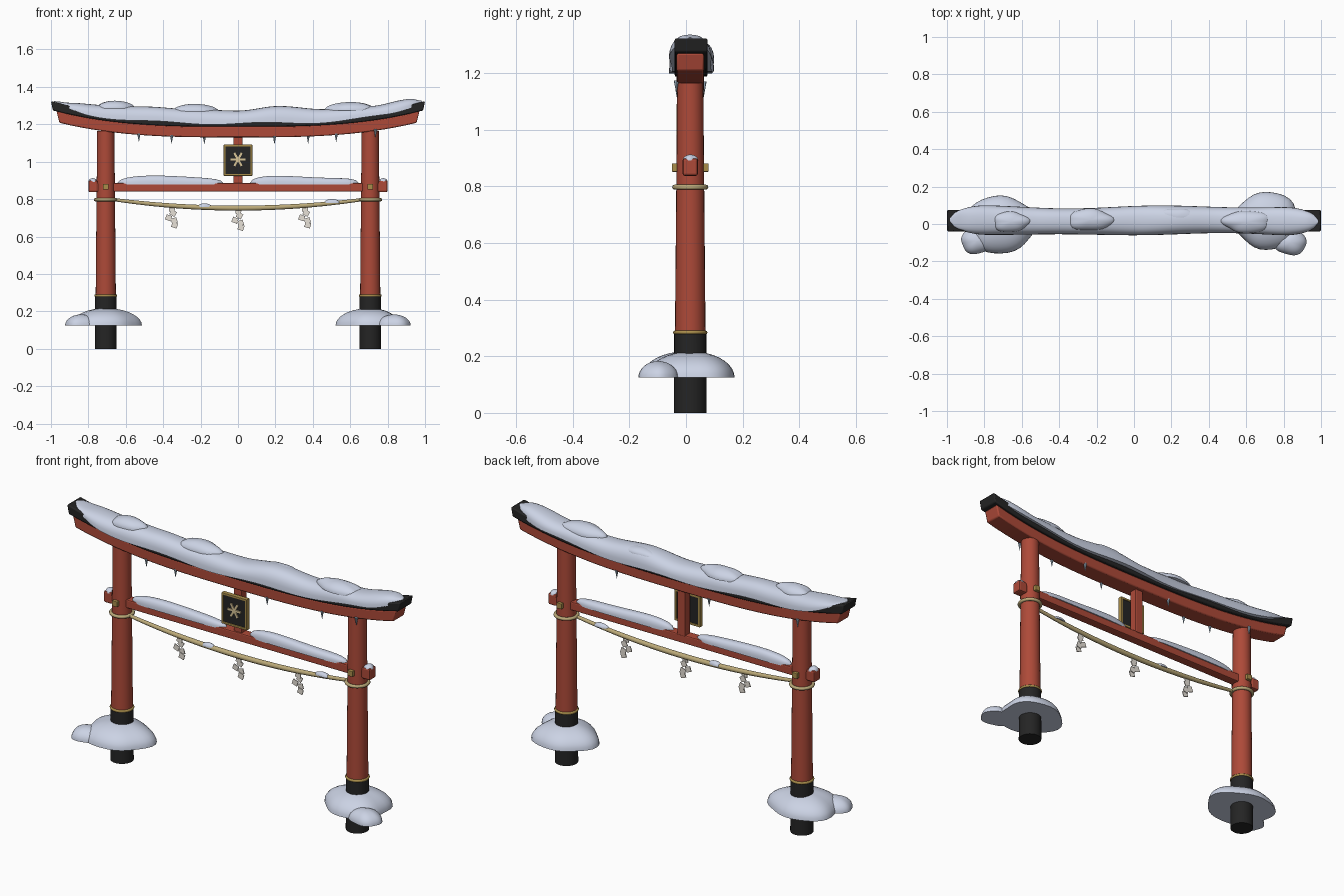
import bpy, bmesh, math, random
from mathutils import Matrix, Vector

if "Cube" in bpy.data.objects:
    bpy.data.objects.remove(bpy.data.objects["Cube"])

random.seed(4)
CY = 0.015  # depth centre of the gate


def mat(name, r, g, b):
    m = bpy.data.materials.new(name)
    m.diffuse_color = (r, g, b, 1)
    m.use_nodes = True
    m.node_tree.nodes["Principled BSDF"].inputs["Base Color"].default_value = m.diffuse_color
    return m


RED = mat("red_paint", 0.42, 0.068, 0.04)
BLACK = mat("black_paint", 0.018, 0.018, 0.018)
SNOW = mat("snow", 0.60, 0.65, 0.78)
GOLD = mat("gold", 0.40, 0.27, 0.07)
ROPE = mat("straw_rope", 0.50, 0.40, 0.19)
PAPER = mat("paper", 0.82, 0.77, 0.70)
ICE = mat("ice", 0.42, 0.55, 0.68)
PALE_GOLD = mat("pale_gold", 0.68, 0.55, 0.30)


def finish(name, bm, material, smooth=True, bevel=0):
    bmesh.ops.recalc_face_normals(bm, faces=bm.faces)
    me = bpy.data.meshes.new(name)
    bm.to_mesh(me)
    bm.free()
    ob = bpy.data.objects.new(name, me)
    bpy.context.collection.objects.link(ob)
    me.materials.append(material)
    if bevel:
        mod = ob.modifiers.new("bevel", 'BEVEL')
        mod.width, mod.segments = bevel, 2
    if smooth:
        bpy.ops.object.select_all(action='DESELECT')
        bpy.context.view_layer.objects.active = ob
        ob.select_set(True)
        bpy.ops.object.shade_smooth_by_angle(angle=math.radians(40))
    return ob


def box(name, loc, size, material, bevel=0, spin=0):
    bm = bmesh.new()
    m = (Matrix.Translation(loc) @ Matrix.Rotation(spin, 4, 'Y')
         @ Matrix.Diagonal((*size, 1)))
    bmesh.ops.create_cube(bm, size=1, matrix=m)
    return finish(name, bm, material, False, bevel)


def cone(name, x, y, z0, z1, r0, r1, material, seg=24):
    bm = bmesh.new()
    bmesh.ops.create_cone(bm, cap_ends=True, segments=seg, radius1=r0, radius2=r1,
                          depth=z1 - z0, matrix=Matrix.Translation((x, y, (z0 + z1) / 2)))
    return finish(name, bm, material)


def loft(name, rings, material, bevel=0):
    """Skin a list of equal closed rings and cap both ends."""
    bm = bmesh.new()
    vs = [[bm.verts.new(p) for p in ring] for ring in rings]
    n = len(vs[0])
    for a, b in zip(vs, vs[1:]):
        for i in range(n):
            bm.faces.new((a[i], a[(i + 1) % n], b[(i + 1) % n], b[i]))
    bm.faces.new(vs[0])
    bm.faces.new(vs[-1])
    return finish(name, bm, material, True, bevel)


def ring_band(name, x, z, major, minor, material):
    bpy.ops.mesh.primitive_torus_add(location=(x, CY, z), major_radius=major, minor_radius=minor,
                                     major_segments=32, minor_segments=8)
    ob = bpy.context.object
    ob.name = name
    ob.data.materials.append(material)
    bpy.ops.object.shade_smooth_by_angle(angle=math.radians(50))


def dome(name, x, y, z, rx, ry, h, wobble=0.05):
    """Flat-bottomed snow heap with an uneven outline."""
    p, q = random.uniform(0, 6), random.uniform(0, 6)
    rings = []
    for i in range(10):
        t = i / 9 * math.pi * 0.49
        ring = []
        for j in range(32):
            a = j / 32 * math.tau
            k = math.cos(t) * (1 + wobble * (math.sin(3 * a + p) + 0.6 * math.sin(5 * a + q)))
            ring.append((x + rx * k * math.cos(a), y + ry * k * math.sin(a), z + h * math.sin(t)))
        rings.append(ring)
    return loft(name, rings, SNOW)


def snow_strip(name, x0, x1, section, steps=56):
    """Arched snow blanket; section(x) gives centre, half width, bottom and top."""
    rings = []
    for i in range(steps + 1):
        x = x0 + (x1 - x0) * i / steps
        c, w, lo, hi = section(x)
        ring = []
        for j in range(15):
            a = math.pi * j / 14
            ring.append((x, c - w * math.copysign(abs(math.cos(a)) ** 0.8, math.cos(a)),
                         lo + (hi - lo) * math.sin(a) ** 0.8))
        rings.append(ring)
    return loft(name, rings, SNOW)


# curved roof beams
def rise(x):
    return 0.09 * abs(x) ** 3


def curved_beam(name, top_len, low_len, z0, z1, yc, hy, material):
    rings = []
    for i in range(33):
        s = i / 16 - 1
        a, b = s * low_len, s * top_len
        rings.append([(a, yc - hy, z0 + rise(a)), (a, yc + hy, z0 + rise(a)),
                      (b, yc + hy, z1 + rise(b)), (b, yc - hy, z1 + rise(b))])
    return loft(name, rings, material, 0.006)


curved_beam("lower_lintel", 0.97, 0.955, 1.130, 1.188, CY, 0.048, RED)
curved_beam("roof_beam", 1.0, 0.99, 1.187, 1.234, 0.018, 0.058, BLACK)

# snow lying along the roof
TOPS = [(-0.985, 1.324), (-0.9, 1.315), (-0.7, 1.302), (-0.5, 1.295), (-0.25, 1.281), (0, 1.273),
        (0.22, 1.298), (0.45, 1.281), (0.7, 1.297), (0.93, 1.336), (0.985, 1.325)]


def roof_snow(x):
    for (xa, za), (xb, zb) in zip(TOPS, TOPS[1:]):
        if x <= xb + 1e-6:
            t = (x - xa) / (xb - xa)
            hi = za + (zb - za) * t * t * (3 - 2 * t)
            break
    e = max(0, (abs(x) - 0.78) / 0.206)
    w = (0.074 + 0.005 * math.sin(7 * x + 1)) * math.sqrt(max(0.004, 1 - e ** 2))
    lo = 1.204 + rise(x) + 0.006 * math.sin(11 * x) + 0.035 * min(1, e) ** 2
    return 0.018 + 0.004 * math.sin(5 * x), w, min(lo, hi - 0.004), hi


snow_strip("roof_snow", -0.985, 0.985, roof_snow, 80)
for i, (x, y, z, rx, ry, h) in enumerate([
        (-0.66, 0.012, 1.285, 0.10, 0.055, 0.041), (-0.235, 0.022, 1.265, 0.125, 0.058, 0.044),
        (0.23, 0.04, 1.27, 0.10, 0.045, 0.027), (0.605, 0.012, 1.275, 0.132, 0.06, 0.044)]):
    dome(f"roof_snow_lump_{i}", x, y, z, rx, ry, h, 0.06)

# posts with their bases, bands, pegs and rope rings
for side, s in (("left", -1), ("right", 1)):
    x = s * 0.707
    cone(f"{side}_post_base", x, CY, 0, 0.282, 0.058, 0.057, BLACK)
    cone(f"{side}_post", x, CY, 0.28, 1.165, 0.054, 0.046, RED)
    ring_band(f"{side}_gold_band", x, 0.284, 0.054, 0.007, GOLD)
    ring_band(f"{side}_rope_ring", x, 0.797, 0.055, 0.009, ROPE)
    for f in (-1, 1):
        box(f"{side}_peg_{f}", (x, CY + f * 0.055, 0.866), (0.03, 0.02, 0.03), GOLD, 0.003)
    # wedge blocks and snow caps on the tie beam ends
    box(f"{side}_beam_end", (s * 0.775, CY, 0.868), (0.05, 0.054, 0.062), RED, 0.008)
    dome(f"{side}_end_snow", s * 0.776, CY, 0.892, 0.024, 0.027, 0.02)

# snow heaps round the posts
dome("left_heap", -0.71, -0.002, 0.125, 0.185, 0.155, 0.092)
dome("left_heap_lump", -0.84, -0.09, 0.125, 0.086, 0.07, 0.058)
dome("right_heap", 0.705, 0.018, 0.125, 0.17, 0.155, 0.092)
dome("right_heap_lump", 0.835, -0.098, 0.125, 0.09, 0.068, 0.058)

# tie beam, its snow and the centre strut
box("tie_beam", (0, CY, 0.863), (1.56, 0.05, 0.046), RED, 0.006)
box("centre_strut", (0, CY + 0.005, 1.01), (0.048, 0.044, 0.26), RED, 0.004)
for side, x0, x1 in (("left", -0.648, -0.075), ("right", 0.06, 0.65)):
    def beam_snow(x, x0=x0, x1=x1):
        u = (x - x0) / (x1 - x0) * 2 - 1
        f = (max(0.0, 1 - abs(u) ** 5)) ** 0.5 + 0.02
        return CY, 0.031 * f, 0.878, 0.882 + (0.037 + 0.006 * math.sin(9 * x + x0)) * f
    snow_strip(f"{side}_beam_snow", x0, x1, beam_snow, 32)

# framed tablet with a six-armed star
box("tablet_panel", (0, -0.022, 1.008), (0.135, 0.014, 0.15), BLACK)
for s in (-1, 1):
    box(f"tablet_side_{s}", (s * 0.071, -0.022, 1.008), (0.011, 0.024, 0.167), GOLD, 0.002)
    box(f"tablet_rail_{s}", (0, -0.022, 1.008 + s * 0.078), (0.14, 0.024, 0.011), GOLD, 0.002)
for i in range(3):
    box(f"star_arm_{i}", (0, -0.031, 1.012), (0.08, 0.006, 0.011), PALE_GOLD, 0, i * math.pi / 3)


# sagging rope, its snow and the folded paper streamers
def rope_z(x):
    return 0.752 + 0.045 * (x / 0.66) ** 2


rope_rings = []
for i in range(33):
    x = -0.66 + 1.32 * i / 32
    r = 0.009 + 0.005 * (1 - (x / 0.66) ** 2)
    rope_rings.append([(x, 0.005 + r * math.cos(a * math.tau / 10),
                        rope_z(x) + r * math.sin(a * math.tau / 10)) for a in range(10)])
loft("straw_rope", rope_rings, ROPE)
for i, (x, rx) in enumerate([(-0.18, 0.037), (0.505, 0.042)]):
    dome(f"rope_snow_{i}", x, 0.005, rope_z(x) + 0.002, rx, 0.018, 0.02)
for i, x in enumerate((-0.355, 0, 0.357)):
    for j, (dx, z, turn) in enumerate([(0.002, 0.735, 0.1), (0.008, 0.712, 0.5),
                                       (-0.016, 0.687, 0.35), (0.014, 0.672, -0.3),
                                       (0.016, 0.648, 0.3)]):
        box(f"streamer_{i}_{j}", (x + dx, 0.003 + 0.004 * (j % 2), z + rope_z(x) - 0.752),
            (0.031, 0.004, 0.029), PAPER, 0, turn)

# icicles under the lintel
for i, (x, y) in enumerate([(-0.53, -0.028), (-0.355, -0.028), (0.195, -0.028), (0.525, -0.028),
                            (0.735, -0.034), (0.375, 0.058), (-0.18, 0.058), (-0.715, 0.064)]):
    z = 1.138 + rise(x)
    cone(f"icicle_{i}", x, y, z - 0.045, z, 0.0005, 0.009, ICE, 8)
